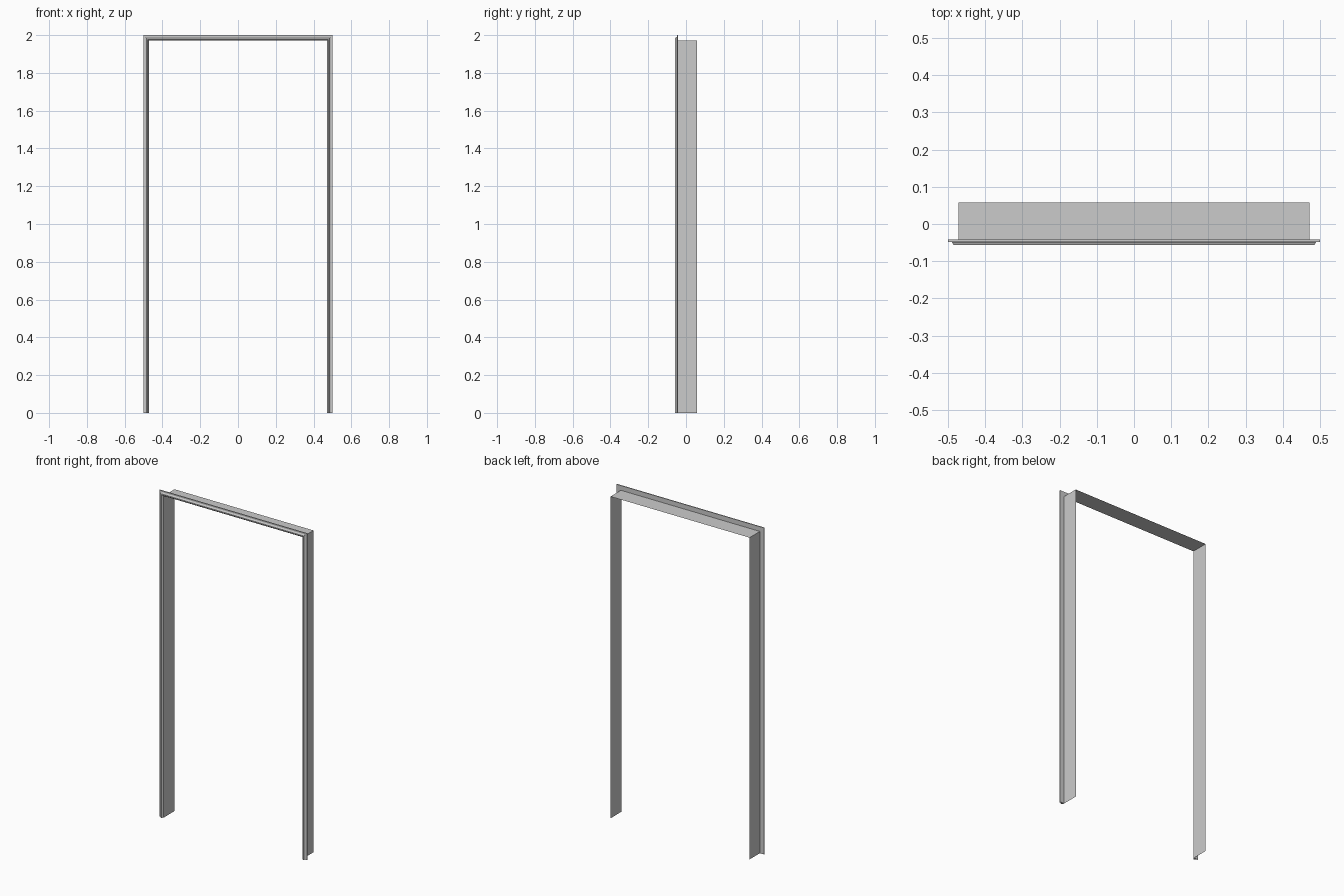
import bpy
import bmesh

cube = bpy.data.objects.get("Cube")
if cube:
    bpy.data.objects.remove(cube, do_unlink=True)

HALF_WIDTH, HEIGHT = 0.471, 1.971   # clear opening
FRONT, BACK = -0.057, 0.058

grey = bpy.data.materials.new("light grey paint")
grey.use_nodes = True
grey.diffuse_color = (0.6, 0.6, 0.6, 1)
grey.node_tree.nodes["Principled BSDF"].inputs["Base Color"].default_value = (0.6, 0.6, 0.6, 1)


def sweep_frame(name, profile, closed):
    """Sweep (outward offset, y) points around the opening with mitred corners."""
    bm = bmesh.new()
    rings = []
    for d, y in profile:
        x, z = HALF_WIDTH + d, HEIGHT + d
        rings.append([bm.verts.new(p) for p in ((-x, y, 0), (-x, y, z), (x, y, z), (x, y, 0))])
    pairs = list(zip(rings, rings[1:]))
    if closed:
        pairs.append((rings[-1], rings[0]))
    for a, b in pairs:
        for i in range(3):
            bm.faces.new((a[i], a[i + 1], b[i + 1], b[i]))
    if closed:
        # Cap both feet
        for end in (0, 3):
            bm.faces.new([ring[end] for ring in rings])
    bmesh.ops.recalc_face_normals(bm, faces=bm.faces)
    mesh = bpy.data.meshes.new(name)
    bm.to_mesh(mesh)
    bm.free()
    mesh.materials.append(grey)
    obj = bpy.data.objects.new(name, mesh)
    bpy.context.collection.objects.link(obj)
    return obj


# Thin lining of the opening
sweep_frame("jamb_lining", [(0, -0.042), (0, BACK)], False)

# Stepped moulding around the front edge
sweep_frame("architrave", [
    (0, -0.042), (0, -0.048), (0.004, -0.051), (0.007, FRONT),
    (0.014, FRONT), (0.017, -0.050), (0.020, -0.048),
    (0.029, -0.048), (0.029, -0.042)], True)
